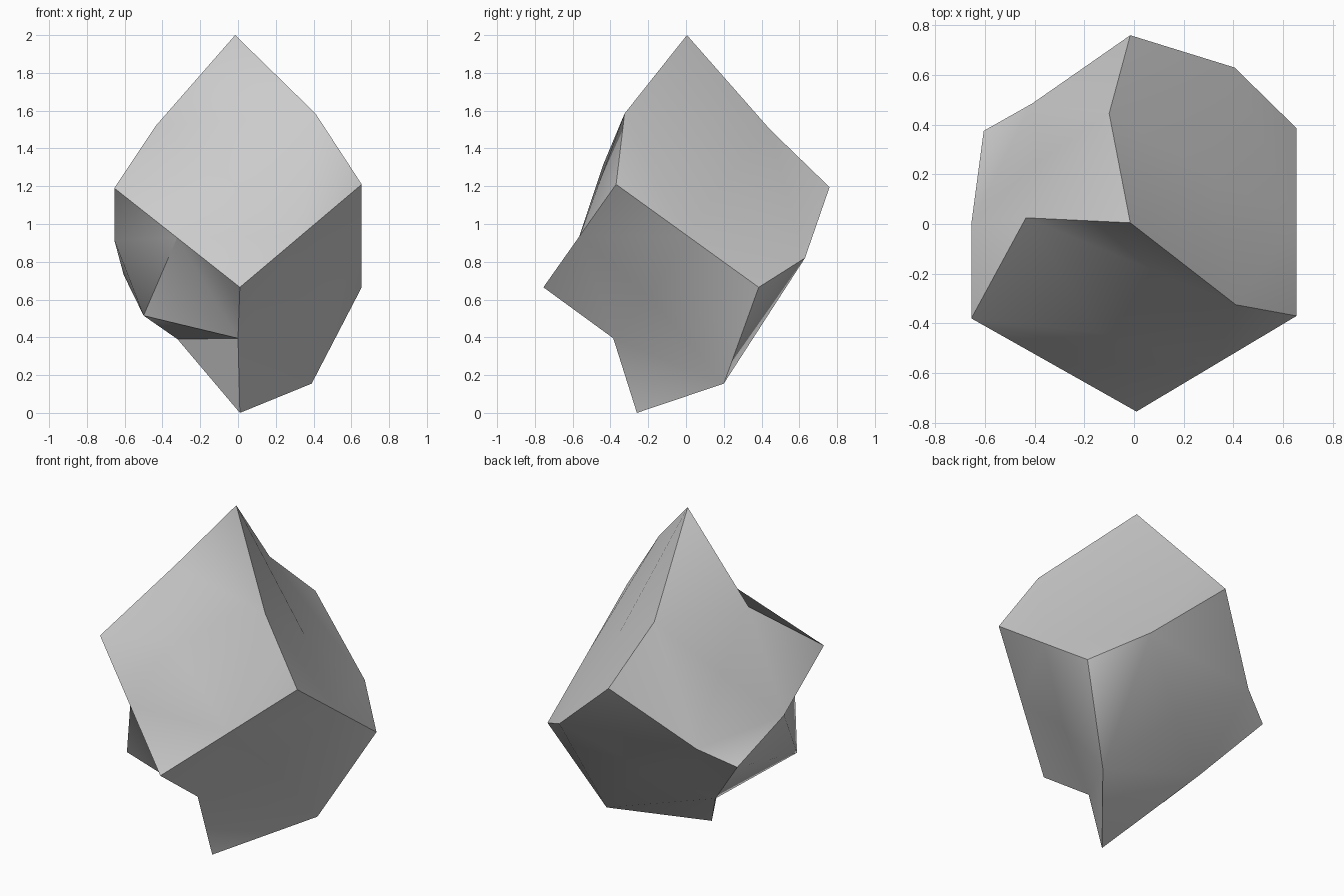
import bpy
import bmesh
from math import radians

if "Cube" in bpy.data.objects:
    bpy.data.objects.remove(bpy.data.objects["Cube"])

# Corners of a rough block standing on one corner
points = {
    "top": (-.015, .005, 2), "left": (-.655, -.38, 1.19), "right": (.655, -.37, 1.21),
    "back": (-.015, .76, 1.195), "front": (.01, -.755, .665), "right_low": (.655, .385, .665),
    "left_low": (-.605, .375, .73), "bottom": (.01, -.26, 0),
}

# Displaced middle of each block edge; the edges not listed stay straight
bends = {
    ("top", "left"): (-.435, .025, 1.52), ("top", "right"): (.41, -.325, 1.585),
    ("top", "back"): (-.1, .445, 1.5), ("back", "right_low"): (.405, .63, .82),
    ("back", "left_low"): (-.41, .485, .83), ("left", "left_low"): (-.655, 0, .915),
    ("bottom", "front"): (0, -.385, .395), ("bottom", "right_low"): (.39, .2, .155),
    ("bottom", "left_low"): (-.32, .177, .39),
}

# Each side: corners in order, raised or sunken centre, corners creased to the centre
sides = [
    (("top", "left", "front", "right"), (-.14, -.44, 1.31), ("left",)),
    (("top", "right", "right_low", "back"), (.31, .2, 1.22), ("top",)),
    (("top", "back", "left_low", "left"), (-.4, .24, 1.19), ()),
    (("left", "left_low", "bottom", "front"), (-.5, -.345, .515), ("left_low",)),
    (("front", "bottom", "right_low", "right"), (.344, -.19, .61), ()),
    (("back", "right_low", "bottom", "left_low"), (.016, .375, .55), ()),
]

bm = bmesh.new()
corner = {name: bm.verts.new(co) for name, co in points.items()}
middle = {}


def edge_middle(a, b):
    key = frozenset((a, b))
    if key not in middle:
        co = bends.get((a, b)) or bends.get((b, a)) or (corner[a].co + corner[b].co) / 2
        middle[key] = bm.verts.new(co)
    return middle[key]


# Split every side into four quarters, each folded along one diagonal
for names, centre, creased in sides:
    hub = bm.verts.new(centre)
    for i, name in enumerate(names):
        c = corner[name]
        m = edge_middle(names[i - 1], name)
        n = edge_middle(name, names[(i + 1) % 4])
        if name in creased:
            bm.faces.new((m, c, hub))
            bm.faces.new((c, n, hub))
        else:
            bm.faces.new((m, c, n))
            bm.faces.new((m, n, hub))
bmesh.ops.recalc_face_normals(bm, faces=bm.faces)

mesh = bpy.data.meshes.new("rock")
bm.to_mesh(mesh)
bm.free()
rock = bpy.data.objects.new("rock", mesh)
bpy.context.collection.objects.link(rock)

# Soft shading inside the sides, crisp block edges
bpy.context.view_layer.objects.active = rock
rock.select_set(True)
bpy.ops.object.shade_smooth_by_angle(angle=radians(50))
